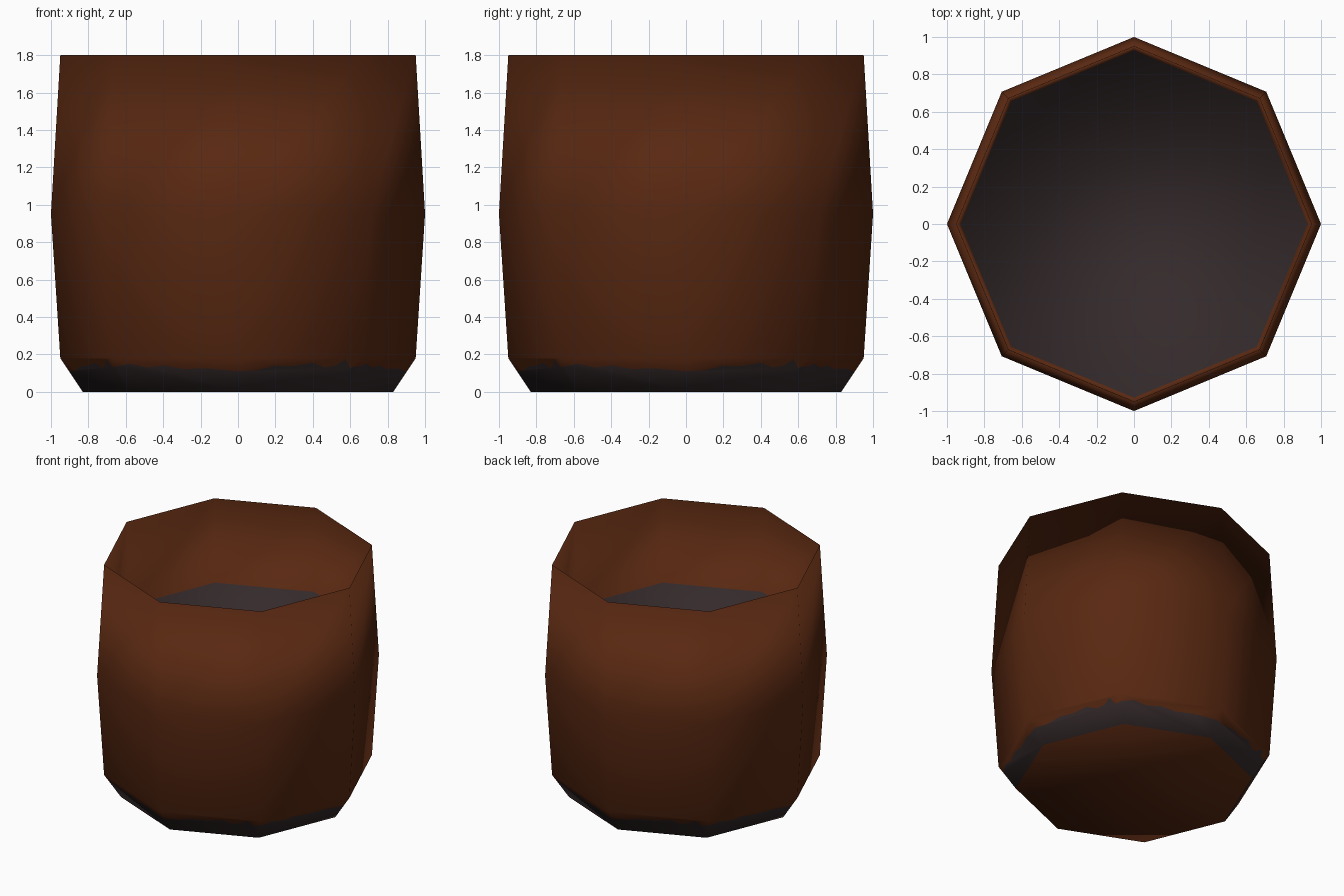
import bpy, bmesh, math
from mathutils import Vector

if "Cube" in bpy.data.objects:
    bpy.data.objects.remove(bpy.data.objects["Cube"])

SIDES = 8


def material(name, rgb):
    m = bpy.data.materials.new(name)
    m.diffuse_color = (*rgb, 1.0)
    m.use_nodes = True
    m.node_tree.nodes["Principled BSDF"].inputs["Base Color"].default_value = m.diffuse_color
    return m


brown = material("brown_clay", (0.098, 0.021, 0.0056))
dark = material("dark_soil", (0.035, 0.023, 0.024))

bm = bmesh.new()


def ring(radius, z):
    return [bm.verts.new((radius * math.cos(math.tau * i / SIDES),
                          radius * math.sin(math.tau * i / SIDES), z)) for i in range(SIDES)]


def bridge(a, b):
    for i in range(SIDES):
        j = (i + 1) % SIDES
        bm.faces.new((a[i], a[j], b[j], b[i])).smooth = True


def cap(verts, mat):
    f = bm.faces.new(verts)
    f.smooth, f.material_index = True, mat


# Outer wall, knife-edge rim and inner wall down to the soil
base = ring(0.83, 0.0)
foot = ring(0.95, 0.18)
belly = ring(1.0, 0.95)
rim = ring(0.95, 1.8)
soil = ring(0.928, 1.16)
for lower, upper in ((foot, belly), (belly, rim), (rim, soil)):
    bridge(lower, upper)
cap(base[::-1], 0)
cap(soil, 1)

# Chamfered foot, split by a ragged dirt line: (fraction along side, height)
ragged = [
    [(0.0, 0.11), (0.15, 0.115), (0.3, 0.138), (0.45, 0.137), (0.6, 0.155), (0.72, 0.13),
     (0.8, 0.14), (0.86, 0.175), (0.92, 0.13)],
    [(0.0, 0.135), (0.12, 0.15), (0.25, 0.13), (0.4, 0.14), (0.55, 0.122), (0.75, 0.125)],
]
line = []
for i in range(SIDES):
    j = (i + 1) % SIDES
    side = []
    for u, z in ragged[i % 2]:
        t = z / 0.18
        p = base[i].co.lerp(base[j].co, u).lerp(foot[i].co.lerp(foot[j].co, u), t)
        side.append(bm.verts.new(p))
    line.append(side)
for i in range(SIDES):
    j = (i + 1) % SIDES
    edge = line[i] + [line[j][0]]
    cap([base[i], base[j]] + edge[::-1], 1)
    cap(edge + [foot[j], foot[i]], 0)

bmesh.ops.recalc_face_normals(bm, faces=bm.faces[:])
mesh = bpy.data.meshes.new("pot")
bm.to_mesh(mesh)
bm.free()
mesh.materials.append(brown)
mesh.materials.append(dark)
pot = bpy.data.objects.new("pot", mesh)
bpy.context.collection.objects.link(pot)
